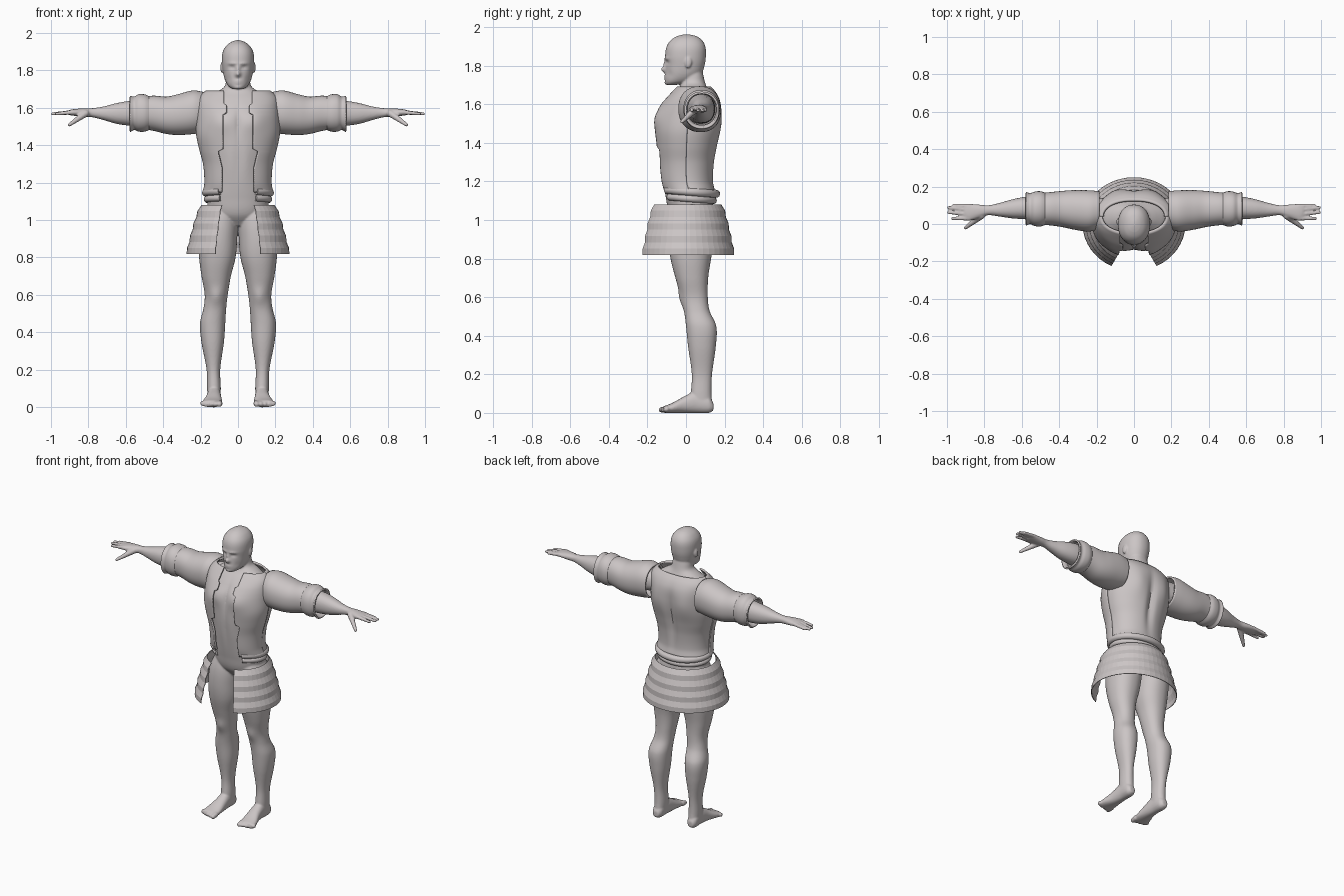
import bpy, bmesh, math
from mathutils import Vector

cube = bpy.data.objects.get("Cube")
if cube:
    bpy.data.objects.remove(cube, do_unlink=True)

clay = bpy.data.materials.new("warm grey clay")
clay.use_nodes = True
clay.diffuse_color = (0.6, 0.56, 0.56, 1)
clay.node_tree.nodes["Principled BSDF"].inputs["Base Color"].default_value = clay.diffuse_color


def refine(rows, step):
    """Smoothly interpolate sparse cross-sections along the loft axis."""
    def slope(i, c):
        a, b = rows[max(i - 1, 0)], rows[min(i + 1, len(rows) - 1)]
        return (b[c] - a[c]) / (b[0] - a[0])
    out = []
    for i in range(len(rows) - 1):
        p, q = rows[i], rows[i + 1]
        h = q[0] - p[0]
        count = max(1, math.ceil(abs(h) / step))
        for k in range(count):
            s = k / count
            w = s * s * (3 - 2 * s)
            row = [p[0] + h * s]
            for c in range(1, 5):
                tangent = h * s * (1 - s) * ((1 - s) * slope(i, c) - s * slope(i + 1, c))
                row.append(p[c] * (1 - w) + q[c] * w + tangent)
            out.append(row)
    return out + [rows[-1]]


def loft(bm, axis, rows, step=0.012, power=2.2, seg=48, span=None, cap=True, grow=0):
    """Skin rounded sections; a row is position, then low and high bounds on both other axes."""
    others = [i for i in range(3) if i != axis]
    rings = []
    for t, u0, u1, v0, v1 in (refine(rows, step) if step else rows):
        ru, rv = (u1 - u0) / 2 + grow, (v1 - v0) / 2 + grow
        start, end = span(t, ru) if span else (0, math.tau)
        ring = []
        for k in range(seg + (1 if span else 0)):
            a = start + (end - start) * k / seg
            c, s = math.cos(a), math.sin(a)
            co = [0, 0, 0]
            co[axis] = t
            co[others[0]] = (u0 + u1) / 2 + ru * math.copysign(abs(c) ** (2 / power), c)
            co[others[1]] = (v0 + v1) / 2 + rv * math.copysign(abs(s) ** (2 / power), s)
            ring.append(bm.verts.new(co))
        rings.append(ring)
    for low, high in zip(rings, rings[1:]):
        for k in range(seg):
            j = (k + 1) % len(low)
            bm.faces.new((low[k], low[j], high[j], high[k]))
    if cap and not span:
        bm.faces.new(rings[0])
        bm.faces.new(rings[-1])


def ball(bm, centre, radius, stretch=(1, 1, 1)):
    made = bmesh.ops.create_icosphere(bm, subdivisions=2, radius=radius)["verts"]
    for v in made:
        v.co = Vector(centre) + Vector(a * b for a, b in zip(v.co, stretch))


def chain(bm, p, q, r0, r1, count=14):
    for k in range(count):
        s = k / (count - 1)
        ball(bm, Vector(p).lerp(Vector(q), s), r0 + (r1 - r0) * s)


def mirror(bm):
    copy = bmesh.ops.duplicate(bm, geom=bm.verts[:] + bm.edges[:] + bm.faces[:])["geom"]
    for v in copy:
        if isinstance(v, bmesh.types.BMVert):
            v.co.x *= -1


def swell(bm, centre, size, push):
    """Soft push of the surface on both sides of the body."""
    for v in bm.verts:
        d = sum(((a - b) / r) ** 2 for a, b, r in
                zip((abs(v.co.x), v.co.y, v.co.z), centre, size))
        if d < 9:
            v.co.y += push * math.exp(-d)


def finish(bm, name, thickness=0, angle=40):
    bmesh.ops.recalc_face_normals(bm, faces=bm.faces[:])
    mesh = bpy.data.meshes.new(name)
    bm.to_mesh(mesh)
    bm.free()
    obj = bpy.data.objects.new(name, mesh)
    bpy.context.collection.objects.link(obj)
    mesh.materials.append(clay)
    select(obj)
    if angle:
        bpy.ops.object.shade_smooth_by_angle(angle=math.radians(angle))
    if thickness:
        solid = obj.modifiers.new("cloth thickness", 'SOLIDIFY')
        solid.thickness, solid.offset = thickness, 0
    return obj


def select(obj):
    bpy.ops.object.select_all(action='DESELECT')
    obj.select_set(True)
    bpy.context.view_layer.objects.active = obj


def muscles(bm):
    swell(bm, (0.085, -0.13, 1.53), (0.07, 0.08, 0.06), -0.018)   # chest
    swell(bm, (0, -0.13, 1.52), (0.015, 0.08, 0.1), 0.008)
    swell(bm, (0.04, -0.12, 1.32), (0.035, 0.08, 0.1), -0.006)    # belly
    swell(bm, (0.1, 0.16, 1.52), (0.06, 0.08, 0.09), 0.014)       # shoulder blades
    swell(bm, (0, 0.15, 1.4), (0.025, 0.1, 0.16), -0.02)          # spine
    swell(bm, (0.085, 0.13, 1.0), (0.07, 0.08, 0.08), 0.015)      # seat


# Limbs, hands and feet on the left, then mirrored
body = bmesh.new()
loft(body, 2, [(1.1, .03, .15, -.06, .1), (1, .005, .195, -.085, .135),
               (.9, .005, .21, -.09, .145), (.8, .013, .208, -.08, .13),
               (.7, .038, .195, -.055, .115), (.6, .055, .178, -.025, .113),
               (.53, .063, .184, -.01, .122), (.45, .068, .203, 0, .157),
               (.35, .075, .196, .01, .155), (.2, .095, .168, .03, .135),
               (.1, .092, .165, .025, .132), (.03, .095, .163, .02, .138)])
swell(body, (.115, -.03, .59), (.035, .05, .045), -.012)
loft(body, 1, [(.142, .112, .15, .012, .05), (.12, .097, .163, 0, .085),
               (.05, .092, .165, 0, .11), (-.01, .088, .172, 0, .085),
               (-.07, .085, .19, 0, .052), (-.115, .088, .198, 0, .035)])
for i in range(5):
    x = .099 + .0225 * i
    chain(body, (x, -.1, .02), (x, -.128 + .006 * i, .016), .018 - .001 * i, .015 - .001 * i, 4)
loft(body, 0, [(.12, .02, .13, 1.53, 1.65), (.3, 0, .15, 1.5, 1.655),
               (.45, .01, .15, 1.5, 1.65), (.58, .025, .145, 1.505, 1.637),
               (.65, .03, .132, 1.515, 1.625), (.72, .04, .112, 1.535, 1.607),
               (.78, .047, .1, 1.55, 1.598), (.83, .032, .104, 1.553, 1.597),
               (.88, .018, .107, 1.558, 1.593), (.905, .025, .105, 1.562, 1.588)])
for base, tip, reach in ((.095, .1, .965), (.074, .088, .99), (.052, .062, .99), (.03, .03, .97)):
    chain(body, (.88, base, 1.577), (reach, tip, 1.568), .013, .0095)
chain(body, (.815, .045, 1.57), (.9, -.02, 1.51), .02, .01)
ball(body, (.087, .012, 1.815), .03, (.25, .6, 1))
ball(body, (.033, -.088, 1.817), .013)
mirror(body)

# Torso, neck and head
torso = [(.97, -.09, .09, -.04, .08), (1.03, -.15, .15, -.085, .135),
         (1.12, -.165, .165, -.105, .135), (1.2, -.155, .155, -.118, .12),
         (1.3, -.163, .163, -.128, .127), (1.45, -.195, .195, -.14, .155),
         (1.55, -.195, .195, -.125, .162), (1.61, -.185, .185, -.095, .155),
         (1.65, -.165, .165, -.065, .13), (1.685, -.115, .115, -.035, .11),
         (1.71, -.075, .075, -.025, .1), (1.75, -.063, .063, -.02, .09),
         (1.8, -.055, .055, -.02, .08)]
loft(body, 2, torso, seg=80)
loft(body, 2, [(1.7, -.026, .026, -.102, -.05), (1.715, -.05, .05, -.108, .02),
               (1.75, -.07, .07, -.108, .075), (1.8, -.081, .081, -.105, .096),
               (1.85, -.086, .086, -.108, .103), (1.9, -.081, .081, -.1, .1),
               (1.935, -.06, .06, -.075, .08), (1.954, -.033, .033, -.042, .05),
               (1.962, -.008, .008, -.01, .015)], step=.005, seg=96)
muscles(body)
for centre, size, push in (((0, -.11, 1.78), (.014, .05, .014), -.026),     # nose tip
                           ((0, -.11, 1.808), (.01, .05, .018), -.012),     # nose bridge
                           ((.034, -.1, 1.817), (.016, .04, .01), .009),    # eye sockets
                           ((.03, -.1, 1.837), (.026, .04, .007), -.006),   # brows
                           ((.05, -.08, 1.755), (.015, .04, .02), .004),    # cheeks
                           ((0, -.1, 1.744), (.022, .04, .006), -.006),     # lips
                           ((0, -.1, 1.732), (.02, .04, .005), -.005),
                           ((0, -.1, 1.708), (.02, .03, .01), -.005)):      # chin
    swell(body, centre, size, push)
skin = finish(body, "body", angle=0)
remesh = skin.modifiers.new("blend parts", 'REMESH')
remesh.mode, remesh.voxel_size, remesh.use_smooth_shade = 'VOXEL', 0.0055, True
relax = skin.modifiers.new("relax", 'SMOOTH')
relax.factor, relax.iterations = 0.5, 3

# Open sleeveless jacket: one back and two front panels
jacket = [(1.15, -.178, .178, -.115, .145), (1.2, -.17, .17, -.13, .136),
          (1.3, -.177, .177, -.14, .142), (1.38, -.198, .198, -.15, .156),
          (1.46, -.214, .214, -.155, .17), (1.54, -.214, .214, -.14, .175),
          (1.61, -.21, .21, -.112, .172), (1.655, -.2, .2, -.075, .153),
          (1.688, -.165, .165, -.045, .125)]


def lapel(z, half):
    if z > 1.61:
        edge = .075
    elif z > 1.57:
        edge = .06
    elif z > 1.375:
        edge = .08
    else:
        edge = .085 + .02 * max(0, 1 - abs(z - 1.36) / .08)
    return -math.acos((edge / half) ** 1.1), 0


back = bmesh.new()
loft(back, 2, jacket, span=lambda z, half: (0, math.pi))
muscles(back)
finish(back, "jacket_back", .012)
front = bmesh.new()
loft(front, 2, jacket, seg=32, span=lapel, grow=.004)
mirror(front)
muscles(front)
finish(front, "jacket_fronts", .012)

# Full sleeves with flared cuffs
sleeves = bmesh.new()
loft(sleeves, 0, [(.185, -.02, .17, 1.475, 1.68), (.24, -.035, .175, 1.465, 1.688),
                  (.32, -.025, .176, 1.46, 1.668), (.38, -.012, .172, 1.465, 1.655),
                  (.45, -.002, .165, 1.482, 1.66), (.5, 0, .16, 1.49, 1.655)], cap=False)
loft(sleeves, 0, [(.475, .0, .162, 1.487, 1.657), (.5, -.008, .17, 1.478, 1.667),
                  (.53, -.006, .168, 1.478, 1.668), (.555, .004, .16, 1.487, 1.655),
                  (.578, -.004, .167, 1.475, 1.66)], step=.006, cap=False)
mirror(sleeves)
finish(sleeves, "sleeves", .01)

# Rolled sash around the waist, open at the front
for name, height, tube, rx, ry in (("upper_waist_roll", 1.148, .021, .171, .138),
                                   ("lower_waist_roll", 1.112, .018, .165, .124)):
    path = bpy.data.curves.new(name, 'CURVE')
    path.dimensions, path.bevel_depth, path.use_fill_caps = '3D', tube, True
    line = path.splines.new('POLY')
    line.points.add(60)
    for k, point in enumerate(line.points):
        a = math.radians(-56 + 292 * k / 60)
        y = .018 + ry * math.sin(a)
        point.co = (rx * math.cos(a), y, height - .08 * y, 1)
    roll = bpy.data.objects.new(name, path)
    bpy.context.collection.objects.link(roll)
    path.materials.append(clay)
    select(roll)
    bpy.ops.object.convert(target='MESH')
    bpy.ops.object.shade_smooth_by_angle(angle=math.radians(50))

# Banded skirt of flat strips, open at the front
skirt = bmesh.new()
bands = []
for i in range(9):
    s = i / 8
    ridge = .004 if i % 2 else -.002
    flare = s ** .75
    rx, ry = .195 + .08 * flare + ridge, .183 + .067 * flare + ridge
    bands.append((1.08 - .262 * s, -rx, rx, -ry, ry))
opening = math.radians(64)
loft(skirt, 2, bands, step=None, power=2, seg=40,
     span=lambda z, half: (-opening, math.pi + opening))
finish(skirt, "banded_skirt", .004, angle=0)
